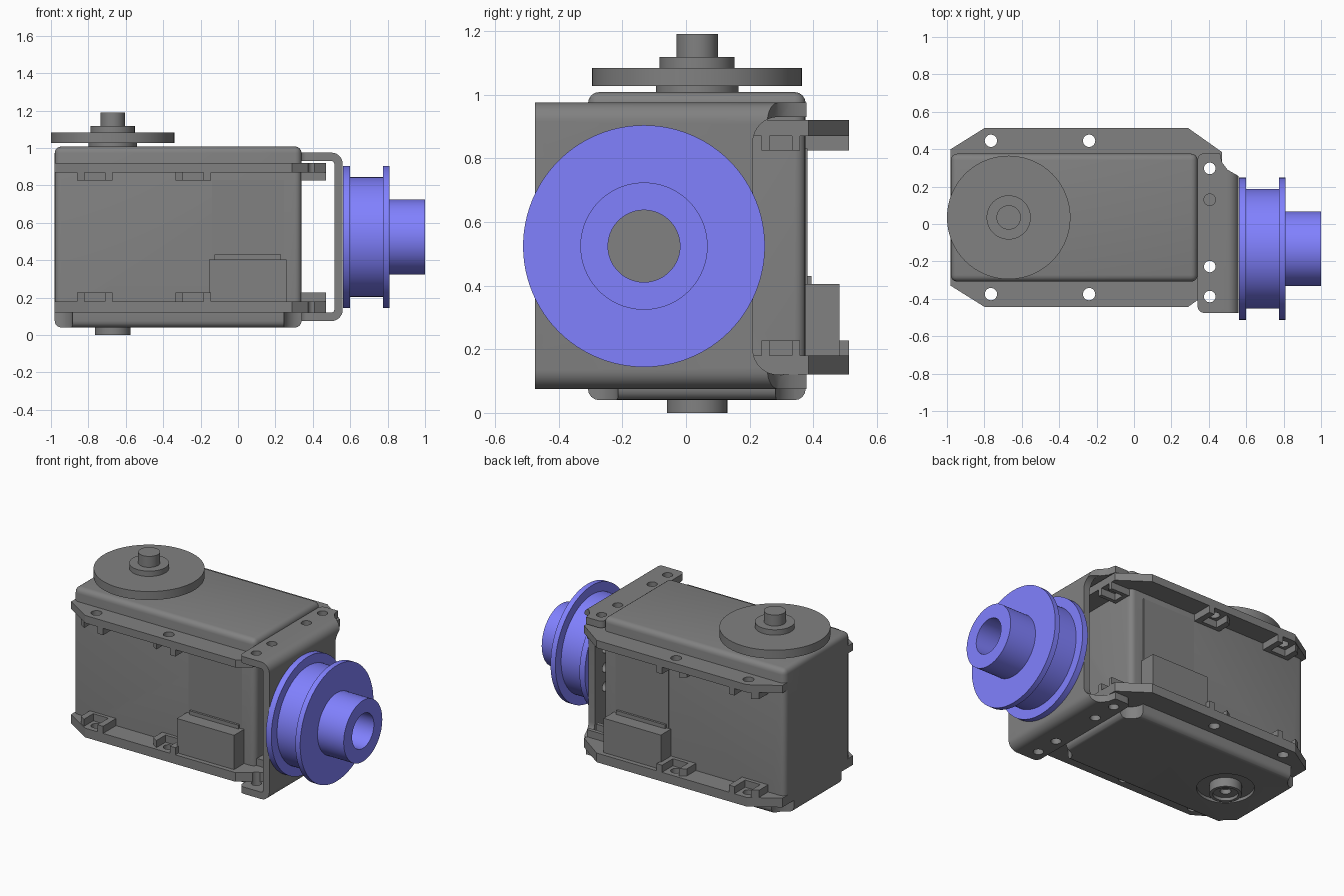
import bpy, bmesh, math

if "Cube" in bpy.data.objects:
    bpy.data.objects.remove(bpy.data.objects["Cube"])

CY = 0.035           # centre line of the motor body in y
SX = -0.67           # output shaft x


def finish(name, bm):
    bmesh.ops.recalc_face_normals(bm, faces=bm.faces)
    me = bpy.data.meshes.new(name)
    bm.to_mesh(me)
    bm.free()
    ob = bpy.data.objects.new(name, me)
    bpy.context.collection.objects.link(ob)
    return ob


def prism(name, pts, lo, hi, axis='Z'):
    """Extrude a 2D outline along Z (xy outline), Y (xz outline) or X (yz outline)."""
    put = {'Z': lambda a, b, h: (a, b, h), 'Y': lambda a, b, h: (a, h, b), 'X': lambda a, b, h: (h, a, b)}[axis]
    bm = bmesh.new()
    f = bm.faces.new([bm.verts.new(put(a, b, lo)) for a, b in pts])
    ext = bmesh.ops.extrude_face_region(bm, geom=[f])['geom']
    delta = put(0, 0, hi - lo)
    bmesh.ops.translate(bm, vec=delta, verts=[g for g in ext if isinstance(g, bmesh.types.BMVert)])
    return finish(name, bm)


def arc(cx, cy, r, a0, a1, n=8):
    return [(cx + r * math.cos(math.radians(a0 + (a1 - a0) * i / n)),
             cy + r * math.sin(math.radians(a0 + (a1 - a0) * i / n))) for i in range(n + 1)]


def circle(cx, cy, r, n=32):
    return arc(cx, cy, r, 0, 360, n)[:-1]


def box(name, x0, x1, y0, y1, z0, z1, bevel=0, segs=4):
    bm = bmesh.new()
    bmesh.ops.create_cube(bm, size=1)
    for v in bm.verts:
        v.co = (x1 if v.co.x > 0 else x0, y1 if v.co.y > 0 else y0, z1 if v.co.z > 0 else z0)
    if bevel:
        bmesh.ops.bevel(bm, geom=bm.edges[:], offset=bevel, segments=segs, profile=0.5, affect='EDGES')
    return finish(name, bm)


def lathe(name, prof, centre, axis='Z', closed=False, n=64):
    """Spin (radius, height) points about an axis through centre."""
    bm = bmesh.new()
    a, b = centre
    rings = []
    for r, h in prof:
        pts = circle(a, b, r, n)
        rings.append([bm.verts.new((p, q, h) if axis == 'Z' else (h, p, q)) for p, q in pts])
    pairs = list(zip(rings, rings[1:])) + ([(rings[-1], rings[0])] if closed else [])
    for lo, hi in pairs:
        for i in range(n):
            j = (i + 1) % n
            bm.faces.new((lo[i], lo[j], hi[j], hi[i]))
    if not closed:
        bm.faces.new(rings[0])
        bm.faces.new(rings[-1])
    return finish(name, bm)


def cut(ob, *cutters):
    for c in cutters:
        c.hide_render = True
        m = ob.modifiers.new('cut', 'BOOLEAN')
        m.operation, m.solver, m.object = 'DIFFERENCE', 'EXACT', c
        bpy.context.view_layer.objects.active = ob
        bpy.ops.object.modifier_apply(modifier=m.name)
        bpy.data.objects.remove(c)


# Motor case with scooped bottom corners and a shaft recess below
case = box('motor_case', -0.98, 0.34, -0.308, 0.376, 0.04, 1.008, 0.035)
for x in (-0.98, 0.34):
    for y in (-0.308, 0.376):
        cut(case, prism('cutter', circle(x, y, 0.095), 0.0, 0.121))
cut(case, prism('cutter', circle(SX, CY, 0.17, 48), 0.0, 0.06))

# Mounting flanges, upper and lower, with nut pockets on their inner faces
half = [(-0.98, 0.365), (-0.80, 0.4775), (0.29, 0.4775), (0.47, 0.35)]
outline = [(x, CY - h) for x, h in half] + [(x, CY + h) for x, h in reversed(half)]
for label, z0, z1, b0, b1 in (('upper', 0.87, 0.92, 0.825, 0.875), ('lower', 0.12, 0.18, 0.175, 0.227)):
    flange = prism(label + '_flange', outline, z0, z1)
    cut(flange, prism('cutter', circle(0.405, -0.388, 0.031, 24), 0, 1.2))
    for s in (-1, 1):
        for x in (-0.765, -0.24):
            cut(flange, prism('cutter', circle(x, CY + s * 0.41, 0.033, 24), 0, 1.2))
            # three-sided nut pocket beside each side hole
            u = [(-0.095, 0.32), (-0.095, 0.435), (-0.055, 0.46), (-0.055, 0.365),
                 (0.055, 0.365), (0.055, 0.4775), (0.095, 0.4775), (0.095, 0.32)]
            prism(label + '_side_nut_pocket', [(x + a, CY + s * b) for a, b in u], b0, b1)
        y = CY + s * 0.2625
        cut(flange, prism('cutter', circle(0.405, y, 0.031, 24), 0, 1.2))
        # nut pocket beside each end hole
        u = [(0.32, -0.06), (0.47, -0.06), (0.47, -0.035), (0.365, -0.035),
             (0.365, 0.035), (0.47, 0.035), (0.47, 0.06), (0.32, 0.06)]
        prism(label + '_end_nut_pocket', [(a, y + b) for a, b in u], b0, b1)

# Side panels and connector boxes, one per side
for s in (-1, 1):
    def side_box(name, x0, x1, d0, d1, z0, z1):
        y0, y1 = sorted((CY + s * d0, CY + s * d1))
        box(name, x0, x1, y0, y1, z0, z1)
    side_box('side_panel', -0.14, 0.245, 0.30, 0.346, 0.38, 0.83)
    side_box('connector_box', -0.155, 0.26, 0.30, 0.4475, 0.175, 0.405)
    side_box('connector_lip', -0.125, 0.23, 0.30, 0.36, 0.39, 0.43)

# Output horn on top, idler boss below
lathe('output_horn', [(0.13, 1.0), (0.13, 1.027), (0.33, 1.027), (0.33, 1.083), (0.118, 1.083),
                      (0.118, 1.118), (0.065, 1.118), (0.065, 1.19)], (SX, CY), n=96)
lathe('idler_boss', [(0.095, 0.07), (0.095, 0.0), (0.075, 0.0), (0.075, 0.02),
                     (0.032, 0.02), (0.032, 0.05)], (SX, CY))

# Channel bracket wrapped round the flange ends
prof = ([(0.34, 0.975)] + arc(0.50, 0.915, 0.06, 90, 0) + arc(0.50, 0.135, 0.06, 0, -90)
        + [(0.34, 0.075), (0.34, 0.12)] + arc(0.50, 0.135, 0.015, -90, 0, 4)
        + arc(0.50, 0.915, 0.015, 0, 90, 4) + [(0.34, 0.93)])
bracket = prism('channel_bracket', prof, -0.475, 0.378, 'Y')
cut(bracket,
    prism('cutter', [(0.455, 0.40), (0.47, 0.33), (0.50, 0.29), (0.57, 0.25), (0.7, 0.25), (0.7, 0.4)], 0, 1.2),
    prism('cutter', [(0.6, 0.11)] + arc(0.29, 0.20, 0.08, 270, 180) + arc(0.29, 0.85, 0.08, 180, 90) + [(0.6, 0.93)],
          0.49, 0.7, 'X'),
    # rounded lip corners
    prism('cutter', arc(0.375, -0.44, 0.035, 180, 270) + [(0.375, -0.5), (0.32, -0.5), (0.32, -0.44)], 0, 1.2),
    prism('cutter', arc(0.375, 0.343, 0.035, 90, 180) + [(0.32, 0.343), (0.32, 0.4), (0.375, 0.4)], 0, 1.2))
for y in (0.2975, 0.13, -0.2275, -0.388):
    cut(bracket, prism('cutter', circle(0.405, y, 0.031, 24), 0, 1.2))
for y in (0.10, -0.36):
    for z in (0.40, 0.525, 0.65):
        cut(bracket, prism('cutter', circle(y, z, 0.031, 24), 0.45, 0.7, 'X'))

# Flanged pulley with a through bore
pulley = lathe('pulley', [(0.113, 0.561), (0.38, 0.561), (0.38, 0.60), (0.32, 0.60), (0.32, 0.775), (0.38, 0.775),
                          (0.38, 0.81), (0.20, 0.81), (0.20, 1.0), (0.113, 1.0)],
               (-0.132, 0.524), 'X', True, 96)

# Dark grey for the motor and bracket, blue for the pulley
grey = bpy.data.materials.new('dark_grey')
grey.diffuse_color = (0.22, 0.22, 0.22, 1.0)
grey.use_nodes = True
grey.node_tree.nodes["Principled BSDF"].inputs["Base Color"].default_value = grey.diffuse_color
blue = bpy.data.materials.new('pulley_blue')
blue.diffuse_color = (0.22, 0.22, 1.0, 1.0)
blue.use_nodes = True
blue.node_tree.nodes["Principled BSDF"].inputs["Base Color"].default_value = blue.diffuse_color
for ob in bpy.data.objects:
    ob.data.materials.clear()
    ob.data.materials.append(blue if ob == pulley else grey)

# Smooth the round surfaces, keep the edges sharp
bpy.ops.object.select_all(action='SELECT')
bpy.context.view_layer.objects.active = pulley
bpy.ops.object.shade_smooth_by_angle(angle=math.radians(30))
